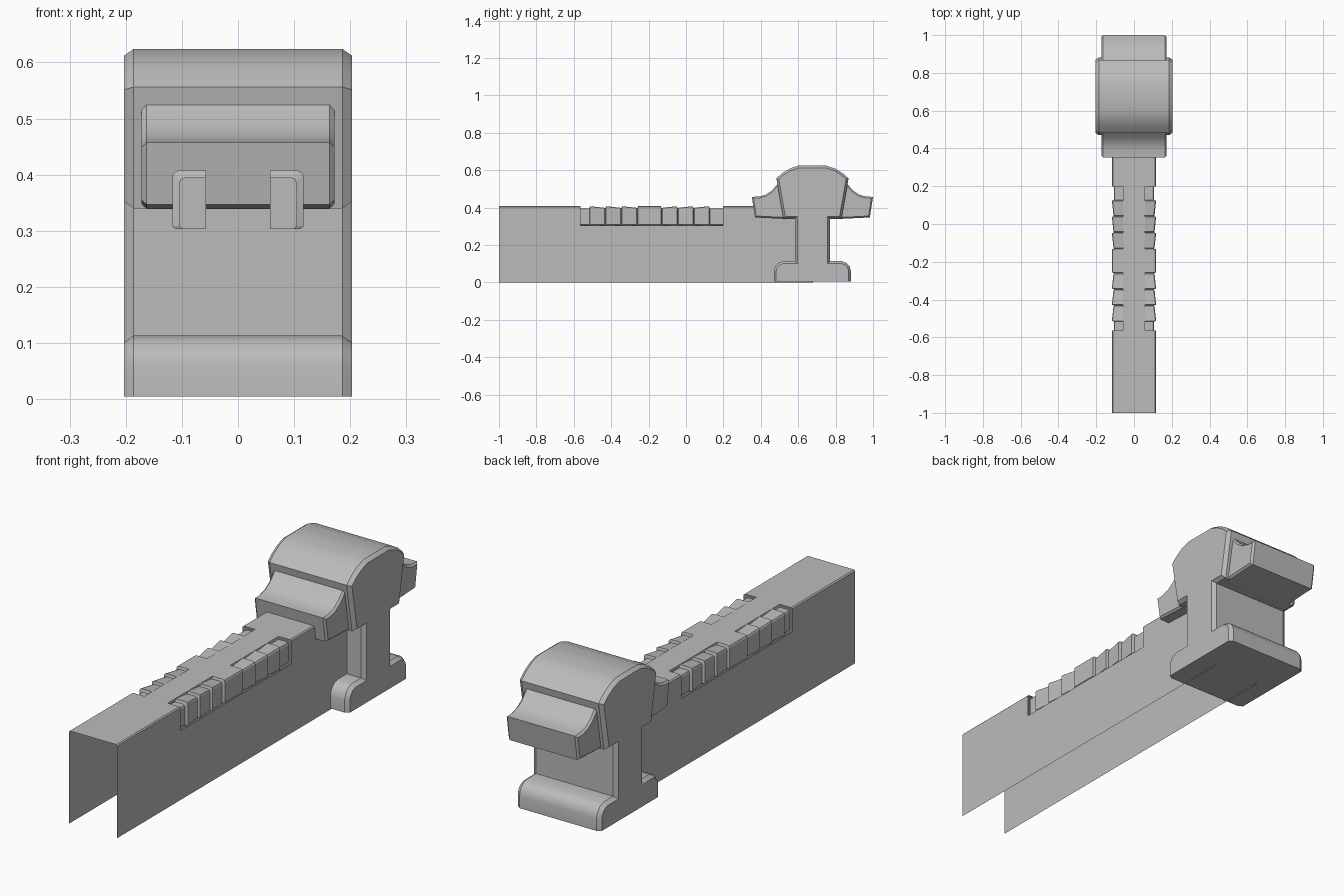
import bpy
from mathutils import Vector

cube = bpy.data.objects.get("Cube")
if cube:
    bpy.data.objects.remove(cube, do_unlink=True)

grey = bpy.data.materials.new("plain grey")
grey.use_nodes = True
colour = (0.5, 0.5, 0.5, 1)
grey.diffuse_color = colour
grey.node_tree.nodes["Principled BSDF"].inputs["Base Color"].default_value = colour


def make(name, verts, faces, smooth=30):
    mesh = bpy.data.meshes.new(name)
    mesh.from_pydata(verts, [], faces)
    mesh.materials.append(grey)
    obj = bpy.data.objects.new(name, mesh)
    bpy.context.collection.objects.link(obj)
    bpy.ops.object.select_all(action='DESELECT')
    obj.select_set(True)
    bpy.context.view_layer.objects.active = obj
    if smooth:
        bpy.ops.object.shade_smooth_by_angle(angle=smooth * 3.14159 / 180)
    return obj


def loft(name, rings, smooth=30):
    """Skin a list of equal-sized rings and cap both ends."""
    n = len(rings[0])
    verts = [v for ring in rings for v in ring]
    faces = [list(range(n))[::-1], list(range(len(verts) - n, len(verts)))]
    for r in range(len(rings) - 1):
        for i in range(n):
            j = (i + 1) % n
            faces.append([r * n + i, r * n + j, (r + 1) * n + j, (r + 1) * n + i])
    return make(name, verts, faces, smooth)


def inset(points, d, floor):
    """Offset a counter-clockwise outline inward, keeping it above the floor."""
    out = []
    for i, p in enumerate(points):
        p = Vector(p)
        a = (p - Vector(points[i - 1])).normalized()
        b = (Vector(points[(i + 1) % len(points)]) - p).normalized()
        na, nb = Vector((-a.y, a.x)), Vector((-b.y, b.x))
        q = p + (na + nb) * d / (1 + na.dot(nb))
        if p.y <= floor:
            q.y = p.y
        out.append(q)
    return out


def chamfered(name, outline, half, flat, d, floor=-1):
    small = inset(outline, d, floor)
    return loft(name, [[(x, p[0], p[1]) for p in ring] for x, ring in
                       ((-half, small), (-flat, outline), (flat, outline), (half, small))])


# Head, column and foot in one side outline, mirrored about the middle
MID = 0.676
half_side = [(0.206, 0.005), (0.206, 0.06), (0.2, 0.083), (0.183, 0.103), (0.158, 0.113),
             (0.093, 0.113), (0.093, 0.34), (0.155, 0.34), (0.193, 0.556),
             (0.16, 0.585), (0.122, 0.608), (0.075, 0.624)]
outline = [(MID + y, z) for y, z in half_side]
outline += [(MID - y, z) for y, z in reversed(half_side)]
chamfered("body", outline, 0.203, 0.186, 0.012, 0.005)

# Ledges with a hollow top, front and back
ledge = [(0.14, 0.339), (0.307, 0.347), (0.324, 0.457), (0.285, 0.459),
         (0.25, 0.469), (0.22, 0.489), (0.187, 0.525), (0.14, 0.525)]
chamfered("back_ledge", [(MID + y, z) for y, z in ledge], 0.172, 0.163, 0.008)
chamfered("front_ledge", [(MID - y, z) for y, z in reversed(ledge)], 0.172, 0.163, 0.008)

# Thin open channel with a notch on each upper edge
W, TOP, IN, LOW = 0.117, 0.407, 0.057, 0.303
B = 0.005
section = [(-W, 0), (-W, LOW), (-W, TOP - B), (-W + B, TOP), (-IN, TOP),
           (IN, TOP), (W - B, TOP), (W, TOP - B), (W, LOW), (W, 0)]
stations = [-1, -0.565, 0.198, 0.68]
n = len(section)
verts = [(x, y, z) for y in stations for x, z in section]
faces = []
for s in range(3):
    for i in range(n - 1):
        if s == 1 and i in (1, 2, 3, 5, 6, 7):
            continue
        faces.append([s * n + i, s * n + i + 1, (s + 1) * n + i + 1, (s + 1) * n + i])
make("channel", verts, faces, 0)

# Stepped grip teeth set in the notches, rising towards the middle
DEEP = 0.012
CENTRE = -0.195
steps = [(0.37, DEEP)]
for k in range(4):
    start = 0.318 - k * 0.0855
    steps += [(start + 0.004, DEEP), (start, 0.0)]
    if k < 3:
        steps.append((start - 0.078, DEEP * 0.7))
rows = [(CENTRE - 0.37 + 0.37 - y, d) for y, d in steps]
rows += [(CENTRE + y, d) for y, d in reversed(steps)]
rows = [(-0.565, DEEP)] + rows[1:-1] + [(0.198, DEEP)]
for side, label in ((1, "left"), (-1, "right")):
    rings = []
    for y, d in rows:
        x, z = W - d, TOP - d
        ring = [(IN, LOW), (x - 0.006, LOW), (x, LOW + 0.005),
                (x, z - 0.01), (x - 0.003, z - 0.003), (x - 0.01, z), (IN, z)]
        if side > 0:
            ring.reverse()
        rings.append([(side * px, y, pz) for px, pz in ring])
    loft(label + "_grip_teeth", rings, 20)
